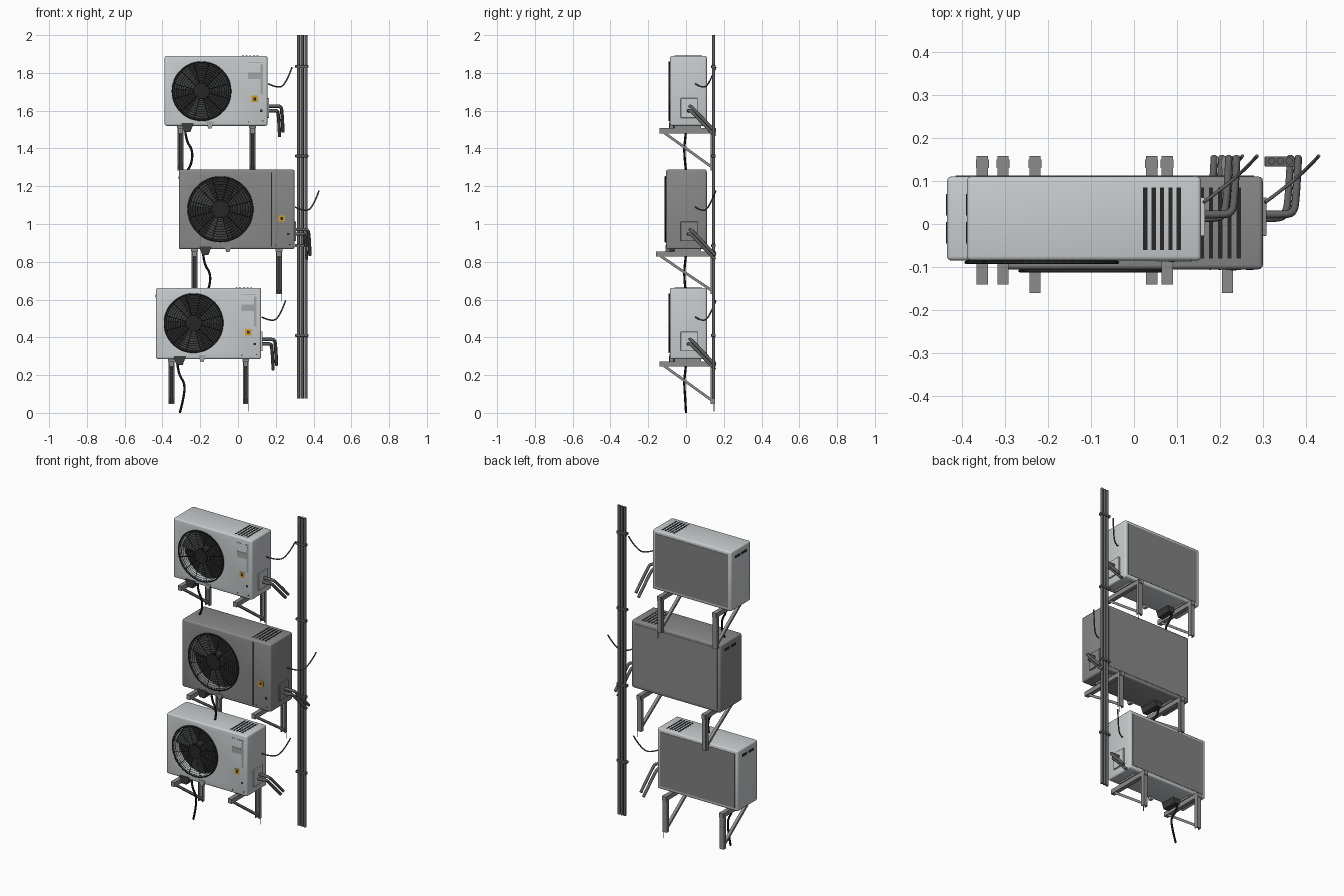
import bpy, math
from mathutils import Vector

if "Cube" in bpy.data.objects:
    bpy.data.objects.remove(bpy.data.objects["Cube"])


def material(name, r, g, b):
    m = bpy.data.materials.new(name)
    m.use_nodes = True
    m.diffuse_color = (r, g, b, 1)
    m.node_tree.nodes["Principled BSDF"].inputs["Base Color"].default_value = (r, g, b, 1)
    return m


LIGHT = material("light casing", .58, .61, .62)
GREY = material("grey casing", .25, .25, .25)
STEEL = material("bracket steel", .26, .26, .26)
PIPE = material("pipe grey", .12, .12, .12)
FIN = material("coil grey", .22, .22, .22)
DARK = material("grille dark", .02, .02, .02)
FAN = material("fan dark", .045, .047, .047)
BLACK = material("hose black", .008, .008, .009)
AMBER = material("warning amber", .62, .33, .03)
LABEL = material("label grey", .36, .38, .38)


def finish(name, mat, smooth=False):
    o = bpy.context.object
    o.name = o.data.name = name
    o.data.materials.append(mat)
    if smooth:
        bpy.ops.object.shade_smooth_by_angle()
    return o


def box(name, lo, hi, mat, bevel=0):
    lo, hi = Vector(lo), Vector(hi)
    bpy.ops.mesh.primitive_cube_add(size=1, location=(lo + hi) / 2)
    bpy.context.object.scale = hi - lo
    bpy.ops.object.transform_apply(location=False, rotation=False)
    o = finish(name, mat)
    if bevel:
        m = o.modifiers.new("round edges", "BEVEL")
        m.width, m.segments = bevel, 3
        bpy.ops.object.modifier_apply(modifier=m.name)
    return o


def disc(name, centre, r, depth, mat, verts=48):
    bpy.ops.mesh.primitive_cylinder_add(radius=r, depth=depth, location=centre,
                                        rotation=(math.pi / 2, 0, 0), vertices=verts)
    return finish(name, mat, True)


def tube(name, paths, r, mat, cyclic=False, smooth=False, res=2):
    # paths swept with a round section
    c = bpy.data.curves.new(name, "CURVE")
    c.dimensions, c.bevel_depth, c.bevel_resolution = "3D", r, res
    c.use_fill_caps = True
    for path in paths:
        s = c.splines.new("NURBS" if smooth else "POLY")
        s.points.add(len(path) - 1)
        for p, co in zip(s.points, path):
            p.co = (*co, 1)
        s.use_cyclic_u = cyclic
        if smooth:
            s.order_u, s.use_endpoint_u, s.resolution_u = 3, True, 6
    o = bpy.data.objects.new(name, c)
    bpy.context.collection.objects.link(o)
    c.materials.append(mat)
    return o


def profile(name, pts, y0, y1, mat):
    # xz outline extruded along y
    n = len(pts)
    verts = [(x, y, z) for y in (y0, y1) for x, z in pts]
    faces = [tuple(range(n)), tuple(range(2 * n - 1, n - 1, -1))]
    faces += [(i, i + n, (i + 1) % n + n, (i + 1) % n) for i in range(n)]
    me = bpy.data.meshes.new(name)
    me.from_pydata(verts, [], faces)
    me.materials.append(mat)
    o = bpy.data.objects.new(name, me)
    bpy.context.collection.objects.link(o)
    return o


def fan(tag, x, y, z, r):
    back = y + .06
    disc(tag + "fan_backing", (x, back, z), r, .004, DARK)
    disc(tag + "fan_hub", (x, y + .04, z), r * .27, .04, FAN)
    for k in range(3):
        # pitched blade
        a = [2 * math.pi * k / 3 + .12 * j for j in range(9)]
        inner = [(x + r * .22 * math.cos(t), y + .055 - .004 * j, z + r * .22 * math.sin(t)) for j, t in enumerate(a)]
        outer = [(x + r * .92 * math.cos(t), y + .055 - .004 * j, z + r * .92 * math.sin(t)) for j, t in enumerate(a)]
        me = bpy.data.meshes.new(tag + "fan_blade")
        me.from_pydata(inner + outer, [], [(j, j + 1, j + 10, j + 9) for j in range(8)])
        me.materials.append(FAN)
        bpy.context.collection.objects.link(bpy.data.objects.new(tag + "fan_blade", me))
    # wire guard

    def ring(q, n=48):
        return [(x + q * math.cos(2 * math.pi * i / n), y - .004, z + q * math.sin(2 * math.pi * i / n)) for i in range(n)]
    tube(tag + "guard_rings", [ring(r * (.3 + .078 * i)) for i in range(9)], .0013, DARK, True, res=0)
    tube(tag + "guard_rim", [ring(r * .985)], .004, DARK, True, res=1)
    spokes = [math.pi * (i + .5) / 6 for i in range(12)]
    tube(tag + "guard_spokes", [[(x + q * math.cos(t), y - .005, z + q * math.sin(t)) for q in (r * .2, r)]
                                for t in spokes], .002, DARK, res=0)
    disc(tag + "guard_centre", (x, y - .004, z), r * .27, .004, DARK, 32)


def bracket(tag, x, front, top, spike):
    w = .013
    box(tag + "bracket_arm", (x - w, front, top - .028), (x + w, .158, top), STEEL)
    box(tag + "bracket_post", (x - w, .143, top - .225), (x + w, .153, top), STEEL)
    for s in (-1, 1):
        box(tag + "bracket_post_flange", (x + s * w - .002, .13, top - .225), (x + s * w + .002, .15, top), STEEL)
    brace = box(tag + "bracket_brace", (-.009, -.5, -.007), (.009, .5, .007), STEEL)
    a, b = Vector((x, front + .025, top - .025)), Vector((x, .148, top - .215))
    d = b - a
    brace.location = (a + b) / 2
    brace.scale.y = d.length
    brace.rotation_euler.x = math.atan2(d.z, d.y)
    box(tag + "rubber_foot", (x - .018, -.06, top), (x + .018, .08, top + .012), STEEL)
    if spike:
        box(tag + "wall_strap", (x + .011, .146, top - .265), (x + .014, .15, top - .2), STEEL)


def unit(tag, x0, x1, y0, z0, z1, mat, fx, fz, fr, legs, arm_front, drain, plain):
    y1 = .11
    # casing with a round fan opening
    body = box(tag + "casing", (x0, y0, z0), (x1, y1, z1), mat, .01)
    cutter = disc("cutter", (fx, y0, fz), fr * .97, .12, mat)
    cutter.hide_render = True
    bpy.context.view_layer.objects.active = body
    cut = body.modifiers.new("fan opening", "BOOLEAN")
    cut.object, cut.operation, cut.solver = cutter, "DIFFERENCE", "EXACT"
    bpy.ops.object.modifier_apply(modifier=cut.name)
    bpy.data.objects.remove(cutter)
    bpy.ops.object.select_all(action="DESELECT")
    body.select_set(True)
    bpy.ops.object.shade_smooth_by_angle()
    fan(tag, fx, y0, fz, fr)

    def plate(name, cx, cz, w, h, m, t=.002):
        box(tag + name, (cx - w / 2, y0 - t, cz - h / 2), (cx + w / 2, y0 + .001, cz + h / 2), m)
    # front labels and service panel seam
    px, top = x1 - .068, z1
    plate("warning_label", px, z0 + .142 + .02 * plain, .034, .034, AMBER)
    plate("warning_mark", px, z0 + .142 + .02 * plain, .014, .014, DARK, .003)
    if plain:
        plate("panel_seam", x1 - .122, (z0 + z1) / 2, .004, z1 - z0 - .03, DARK)
    else:
        plate("rating_label", px, top - .105, .07, .036, LABEL)
        plate("rating_strip", x1 - .03, top - .125, .012, .16, LABEL)
        for i in range(6):
            plate("badge_dash", x1 - .1 + .014 * i, top - .035, .009, .004, LABEL)
    plate("service_slot", x1 - .033, z0 + .08, .012, .012, DARK)
    for dx, dz in ((.1, .02), (.025, .025)):
        plate("screw", x1 - dx, z0 + dz, .006, .006, DARK)
    # slots in the lid
    for i in range(5):
        sx = x1 - .091 - .008 * plain + (i - 2) * (.0195 + .002 * plain)
        box(tag + "lid_slot", (sx - .005, y0 + .025, z1 - .002), (sx + .005, .085, z1 + .001), DARK)
    # rear coil and hand grips
    box(tag + "rear_coil", (x0 + .02, y1 - .002, z0 + .02), (x1 - .02, y1 + .002, z1 - .02), GREY if plain else FIN)
    for a, b in ((-.045, .005), (.02, .07)):
        box(tag + "hand_grip", (x0 - .002, a, z1 - .05), (x0 + .001, b, z1 - .036), DARK)
    # valve cover with two insulated pipes
    vz = z0 + .092
    box(tag + "valve_cover", (x1 - .002, -.028, vz - .05), (x1 + .009, .062, vz + .054), mat, .003)
    for i, dz in enumerate((.012, -.012)):
        o = i * .018
        ex = x1 + .082 - o
        tube(tag + "refrigerant_pipe",
             [[(x1, .022 - o / 2, vz + dz), (x1 + .04, .022 - o / 2, vz + dz), (ex - .012, .024, vz + dz),
               (ex - .005, .05, vz - .025 + dz), (ex, .154, vz - .135 + dz)]], .009, PIPE, smooth=True)
    # signal cable
    cz = z0 + .222
    tube(tag + "cable", [[(x1 + .005, .05, cz), (x1 + .045, .08, cz - .02), (x1 + .095, .12, cz - .01),
                          (x1 + .13, .158, cz + .088)]], .004, PIPE, smooth=True)
    # drain funnel, clip and hose
    profile(tag + "drain_funnel", [(drain - .033, z0 + .015), (drain + .033, z0 + .015),
                                   (drain + .015, z0 - .032), (drain - .018, z0 - .032)], y0 - .004, .01, FAN)
    cx = drain + .118
    profile(tag + "drain_clip", [(cx - .022, z0 + .022), (cx + .022, z0 + .022),
                                 (cx + .008, z0 - .015), (cx - .008, z0 - .015)], y0 - .003, y0 + .02,
            GREY if plain else LABEL)
    hx = drain - .012
    tube(tag + "drain_hose", [[(hx, 0, z0 - .03), (hx + .005, -.006, z0 - .08), (hx + .04, -.01, z0 - .13),
                               (hx + .032, -.004, z0 - .21), (hx + .012, 0, z0 - .285 if z0 < .5 else z0 - .235)]],
         .006, BLACK, smooth=True)
    for i, lx in enumerate(legs):
        bracket(tag, lx, arm_front, z0 - .012, i)


unit("upper_", -.388, .156, -.085, 1.52, 1.89, LIGHT, -.193, 1.703, .157, (-.304, .077), -.14, -.267, 0)
unit("middle_", -.313, .299, -.105, .867, 1.288, GREY, -.093, 1.078, .174, (-.23, .217), -.16, -.172, 1)
unit("lower_", -.434, .122, -.085, .285, .662, LIGHT, -.235, .475, .157, (-.352, .041), -.14, -.308, 0)

# riser pipes with wall clamps
for x in (.32, .34, .36):
    tube("riser_pipe", [[(x, .146, .075), (x, .146, 2)]], .0085, PIPE)
for z in (.41, .886, 1.36, 1.833):
    box("pipe_clamp", (.303, .133, z - .008), (.372, .157, z + .008), PIPE, .003)
